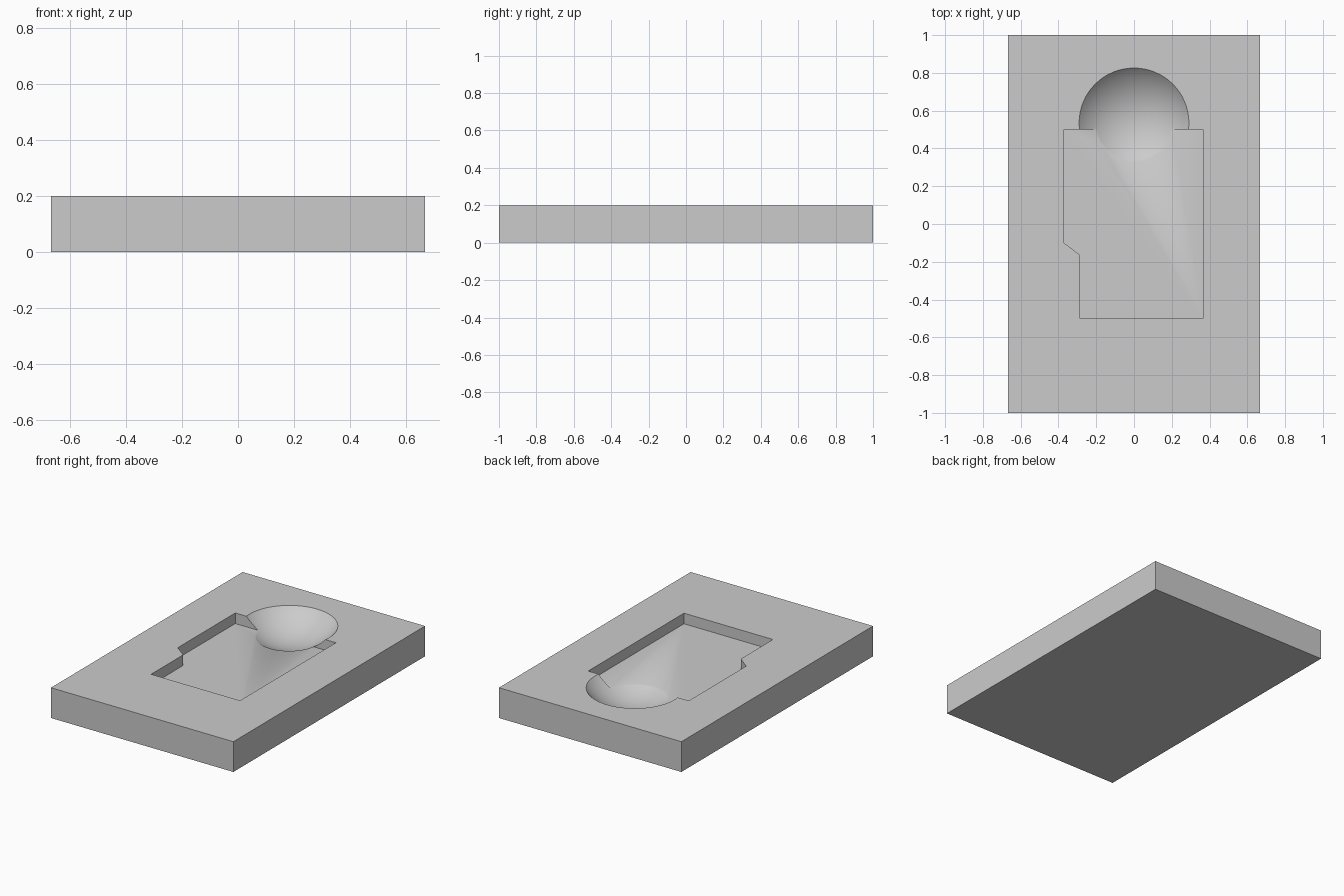
import bpy
import bmesh
import math

default = bpy.data.objects.get("Cube")
if default:
    bpy.data.objects.remove(default, do_unlink=True)

WIDTH, LENGTH, HEIGHT = 1.333, 2.0, 0.2
FLOOR = 0.13                    # height of the pocket floor
BOWL_Y, BOWL_RADIUS, BOWL_Z = 0.535, 0.397, 0.47

grey = bpy.data.materials.new("light_grey")
grey.use_nodes = True
colour = (0.6, 0.6, 0.6, 1)
grey.diffuse_color = colour
grey.node_tree.nodes["Principled BSDF"].inputs["Base Color"].default_value = colour


def add_object(name, bm):
    mesh = bpy.data.meshes.new(name)
    bmesh.ops.recalc_face_normals(bm, faces=bm.faces)
    bm.to_mesh(mesh)
    bm.free()
    mesh.materials.append(grey)
    obj = bpy.data.objects.new(name, mesh)
    bpy.context.collection.objects.link(obj)
    return obj


def prism(name, outline, bottom, top):
    bm = bmesh.new()
    face = bm.faces.new([bm.verts.new((x, y, bottom)) for x, y in outline])
    grown = bmesh.ops.extrude_face_region(bm, geom=[face])
    verts = [g for g in grown["geom"] if isinstance(g, bmesh.types.BMVert)]
    bmesh.ops.translate(bm, verts=verts, vec=(0, 0, top - bottom))
    return add_object(name, bm)


# Solid block
w, l = WIDTH / 2, LENGTH / 2
block = prism("tray_block", [(-w, -l), (w, -l), (w, l), (-w, l)], 0, HEIGHT)

# Pocket with one stepped, slanted corner
pocket = prism("pocket_cutter",
               [(-0.285, -0.5), (0.365, -0.5), (0.365, 0.5),
                (-0.37, 0.5), (-0.37, -0.1), (-0.285, -0.165)],
               FLOOR, HEIGHT + 0.1)

# Round finger scoop
bm = bmesh.new()
bmesh.ops.create_uvsphere(bm, u_segments=64, v_segments=48, radius=BOWL_RADIUS)
bmesh.ops.translate(bm, verts=bm.verts, vec=(0, BOWL_Y, BOWL_Z))
scoop = add_object("scoop_cutter", bm)

# Carve both recesses and drop the cutters
bpy.ops.object.select_all(action="DESELECT")
bpy.context.view_layer.objects.active = block
block.select_set(True)
for cutter in (pocket, scoop):
    cutter.hide_render = True
    mod = block.modifiers.new(cutter.name, "BOOLEAN")
    mod.operation = "DIFFERENCE"
    mod.solver = "EXACT"
    mod.object = cutter
    bpy.ops.object.modifier_apply(modifier=mod.name)
    bpy.data.objects.remove(cutter, do_unlink=True)

bpy.ops.object.shade_smooth_by_angle(angle=math.radians(35))
